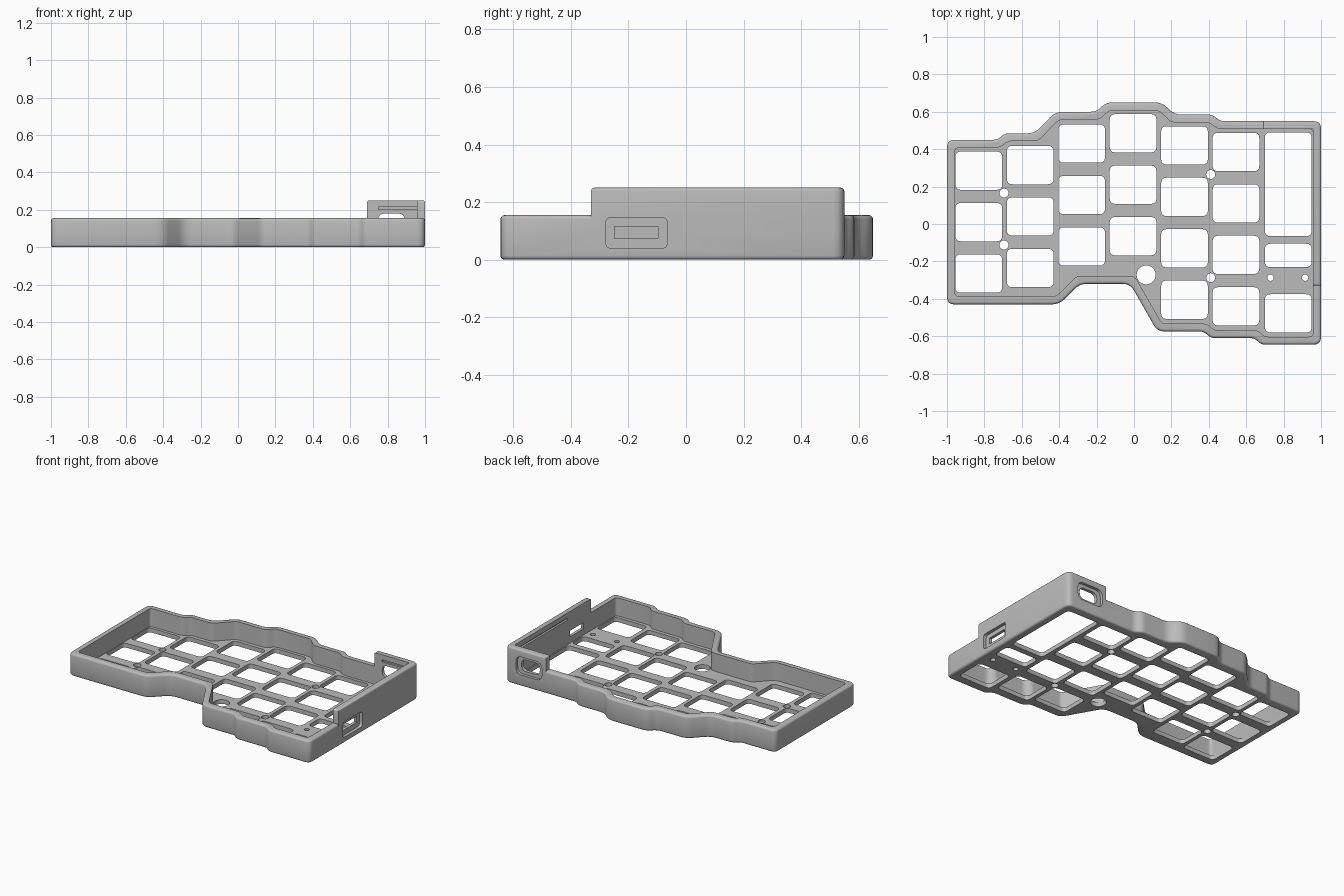
import bpy, bmesh, math
from mathutils import Vector

cube = bpy.data.objects.get("Cube")
if cube:
    bpy.data.objects.remove(cube, do_unlink=True)

grey = bpy.data.materials.new("case grey")
grey.use_nodes = True
grey.diffuse_color = (0.5, 0.5, 0.5, 1)
grey.node_tree.nodes["Principled BSDF"].inputs["Base Color"].default_value = (0.5, 0.5, 0.5, 1)


def offset(pts, d):
    """Move each side of a clockwise outline inwards by d."""
    out = []
    for i, p in enumerate(pts):
        a, b = Vector(pts[i - 1]), Vector(pts[(i + 1) % len(pts)])
        p = Vector(p)
        u, v = (p - a).normalized(), (b - p).normalized()
        n, m = Vector((u.y, -u.x)), Vector((v.y, -v.x))
        out.append(p + (n + m) * d / (1 + n.dot(m)))
    return out


def rounded(pts, r, steps=4):
    """Round corners, with less rounding where sides are short."""
    out = []
    for i, p in enumerate(pts):
        p = Vector(p)
        a, b = Vector(pts[i - 1]) - p, Vector(pts[(i + 1) % len(pts)]) - p
        c = min(r, 0.45 * a.length, 0.45 * b.length)
        s, e = p + a.normalized() * c, p + b.normalized() * c
        for k in range(steps + 1):
            t = k / steps
            out.append(s * (1 - t) ** 2 + p * (2 * t * (1 - t)) + e * t * t)
    return out


def prism(name, pts, low, high, axis="z", bevel=0.0, bottom=True):
    """Extrude an outline along an axis, optionally easing its end edges."""
    place = {"z": lambda p, h: (p[0], p[1], h),
             "x": lambda p, h: (h, p[0], p[1]),
             "y": lambda p, h: (p[0], h, p[1])}[axis]
    bm = bmesh.new()
    lo = [bm.verts.new(place(p, low)) for p in pts]
    hi = [bm.verts.new(place(p, high)) for p in pts]
    base, top = bm.faces.new(lo), bm.faces.new(hi)
    for i in range(len(pts)):
        bm.faces.new((lo[i - 1], lo[i], hi[i], hi[i - 1]))
    bmesh.ops.recalc_face_normals(bm, faces=bm.faces)
    if bevel:
        edges = list(top.edges) + (list(base.edges) if bottom else [])
        bmesh.ops.bevel(bm, geom=edges, offset=bevel, segments=3,
                        profile=0.5, affect="EDGES")
    me = bpy.data.meshes.new(name)
    bm.to_mesh(me)
    bm.free()
    me.materials.append(grey)
    ob = bpy.data.objects.new(name, me)
    bpy.context.collection.objects.link(ob)
    return ob


def box(cx, cy, w, h):
    return [(cx - w / 2, cy - h / 2), (cx - w / 2, cy + h / 2),
            (cx + w / 2, cy + h / 2), (cx + w / 2, cy - h / 2)]


def circle(cx, cy, r, n=24):
    return [(cx + r * math.cos(math.tau * k / n), cy + r * math.sin(math.tau * k / n))
            for k in range(n)]


def combine(target, tool, operation):
    mod = target.modifiers.new(operation.title(), "BOOLEAN")
    mod.object, mod.operation, mod.solver = tool, operation, "EXACT"
    bpy.context.view_layer.objects.active = target
    bpy.ops.object.modifier_apply(modifier=mod.name)
    bpy.data.objects.remove(tool, do_unlink=True)


def cut(target, *args, **kw):
    combine(target, prism("cutter", *args, **kw), "DIFFERENCE")


# Outline of the tray, clockwise from the back left corner
outline = [(-1, 0.45), (-0.73, 0.45), (-0.69, 0.485), (-0.53, 0.485), (-0.42, 0.6),
           (-0.2, 0.6), (-0.15, 0.65), (0.15, 0.65), (0.215, 0.585), (0.42, 0.585),
           (0.46, 0.55), (1, 0.55), (1, -0.645), (0.68, -0.645), (0.645, -0.61),
           (0.41, -0.61), (0.375, -0.575), (0.125, -0.575), (-0.02, -0.32),
           (-0.29, -0.32), (-0.4, -0.43), (-1, -0.43)]
WALL, FLOOR, RIM, TALL = 0.042, 0.03, 0.155, 0.25

# Tray: low wall with the raised corner guard joined on
case = prism("keyboard_case", rounded(outline, 0.04), 0, RIM, bevel=0.014)
guard_outline = rounded([(0.69, 0.55), (1, 0.55), (1, -0.33), (0.69, -0.33)], 0.04)
# Keep the two free ends of the guard square
guard_outline = [(0.69, 0.55)] + guard_outline[5:10] + [(1, -0.33), (0.69, -0.33)]
guard = prism("guard", guard_outline, 0.1, TALL, bevel=0.012, bottom=False)
combine(case, guard, "UNION")
cut(case, rounded(offset(outline, WALL), 0.025), FLOOR, 0.4)
# Clear the guard's block down to its two walls
cut(case, box(0.8, 0.09, 2 * (1 - WALL - 0.8), 2 * (0.55 - WALL - 0.09)), RIM - 0.02, 0.4)

# Key openings: column centre, first row and number of rows
PITCH = 0.275
columns = [(0.285, 3), (0.315, 3), (0.43, 3), (0.485, 3), (0.42, 4), (0.385, 4)]
openings = []
for i, (top, rows) in enumerate(columns):
    for row in range(rows):
        openings.append((-0.83 + PITCH * i, top - PITCH * row, 0.25, 0.205))
# Controller bay, small window and last key
openings += [(0.825, 0.2125, 0.25, 0.555), (0.825, -0.168, 0.25, 0.125),
             (0.825, -0.478, 0.25, 0.205)]
for x, y, w, h in openings:
    cut(case, rounded(box(x, y, w, h), 0.03), -0.1, 0.1)

# Screw holes, pin holes and the large button hole
for x, y, r in [(-0.695, 0.165, 0.024), (-0.695, -0.112, 0.024), (0.41, 0.265, 0.024),
                (0.41, -0.287, 0.024), (0.73, -0.287, 0.017), (0.915, -0.287, 0.017),
                (0.065, -0.272, 0.051)]:
    cut(case, circle(x, y, r), -0.1, 0.1)

# Switch window in the right wall: shallow recess and slot
cut(case, rounded(box(-0.172, 0.093, 0.215, 0.107), 0.022), 0.978, 1.1, axis="x")
cut(case, box(-0.173, 0.095, 0.15, 0.042), 0.9, 1.1, axis="x")

# Cable port in the back wall: shallow recess and opening
cut(case, rounded(box(0.82, 0.14, 0.2, 0.125), 0.045), 0.53, 0.7, axis="y")
cut(case, rounded(box(0.82, 0.14, 0.14, 0.08), 0.035), 0.45, 0.7, axis="y")

# Cover grooves inside the guard
cut(case, box(0.86, 0.208, 0.22, 0.014), 0.5, 0.521, axis="y")
cut(case, box(0.22, 0.208, 0.58, 0.014), 0.95, 0.972, axis="x")

bpy.ops.object.select_all(action="DESELECT")
case.select_set(True)
bpy.context.view_layer.objects.active = case
bpy.ops.object.shade_smooth_by_angle(angle=math.radians(35))
